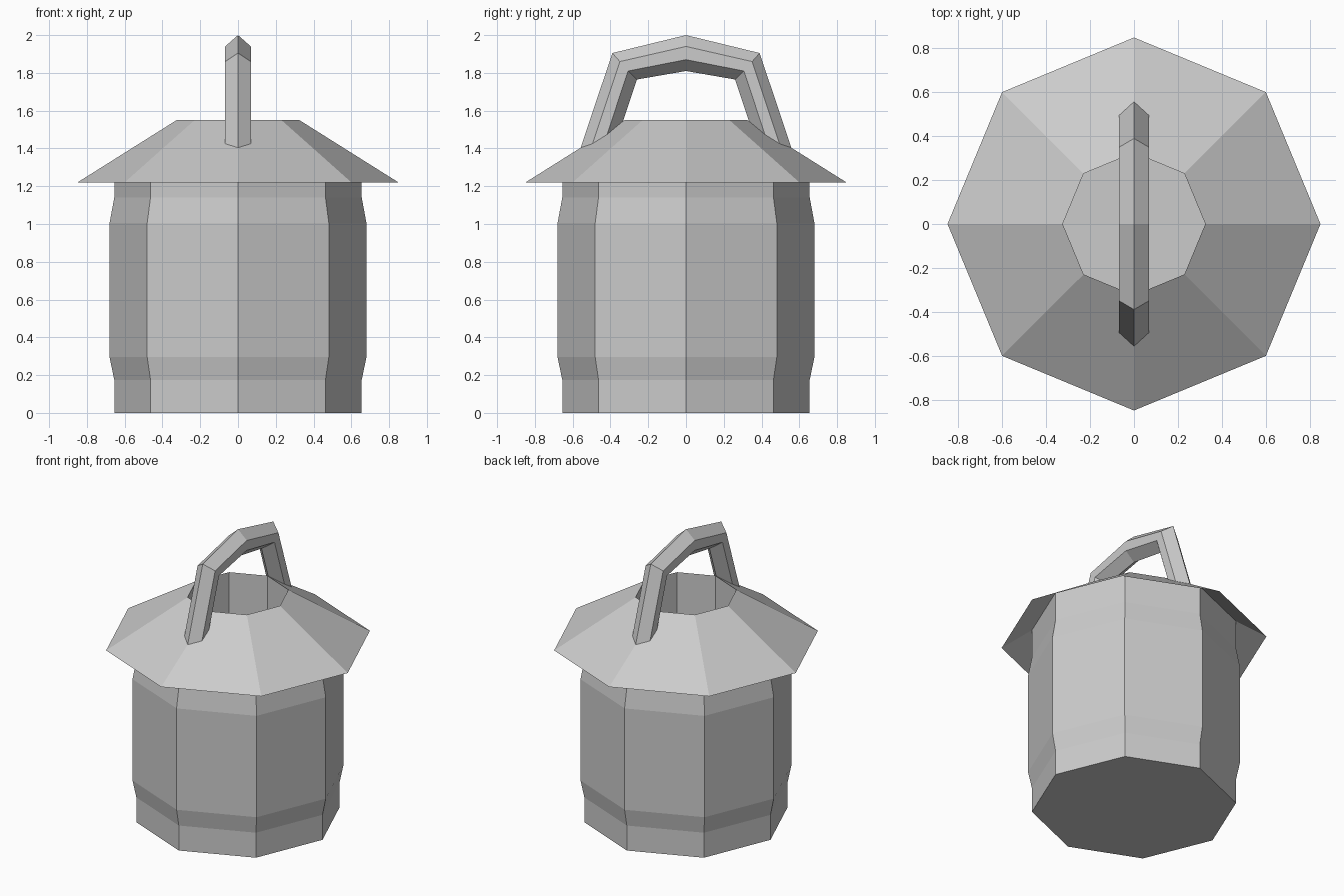
import bpy, bmesh
from math import cos, sin, pi

if "Cube" in bpy.data.objects:
    bpy.data.objects.remove(bpy.data.objects["Cube"])


def make_object(name, bm):
    mesh = bpy.data.meshes.new(name)
    bm.to_mesh(mesh)
    bm.free()
    obj = bpy.data.objects.new(name, mesh)
    bpy.context.collection.objects.link(obj)
    return obj


def bridge(bm, rings):
    for a, b in zip(rings, rings[1:]):
        n = len(a)
        for i in range(n):
            j = (i + 1) % n
            bm.faces.new((a[i], a[j], b[j], b[i]))


def lathe(name, profile, sides=8, cap_start=False, cap_end=False):
    bm = bmesh.new()
    rings = [[bm.verts.new((r * cos(2 * pi * k / sides), r * sin(2 * pi * k / sides), z))
              for k in range(sides)] for r, z in profile]
    bridge(bm, rings)
    if cap_start:
        bm.faces.new(rings[0][::-1])
    if cap_end:
        bm.faces.new(rings[-1])
    return make_object(name, bm)


# Octagonal body with a slight bulge, running up to meet the roof
lathe("body", [(0.655, 0), (0.655, 0.175), (0.68, 0.295), (0.68, 1.005),
               (0.655, 1.14), (0.655, 1.342)], cap_start=True)

# Thin sloping roof with a recessed opening at the top
lathe("roof", [(0.85, 1.22), (0.325, 1.55), (0.325, 1.22)], cap_end=True)

# Arched handle: hexagonal section given as (y, z) of outer ridge, outer side,
# inner side, inner ridge at each bend; mirrored to the other leg
end = [(0.572, 1.36), (0.517, 1.36), (0.455, 1.36), (0.395, 1.36)]
corner = [(0.39, 1.905), (0.35, 1.86), (0.307, 1.81), (0.26, 1.765)]
crown = [(0, 2.0), (0, 1.94), (0, 1.87), (0, 1.81)]
half = 0.068

bm = bmesh.new()
rings = []
for sign, st in ((-1, end), (-1, corner), (1, crown), (1, corner), (1, end)):
    o, so, si, i = [(sign * y, z) for y, z in st]
    section = [(0, o), (half, so), (half, si), (0, i), (-half, si), (-half, so)]
    rings.append([bm.verts.new((x, *p)) for x, p in section])
bridge(bm, rings)
bm.faces.new(rings[0][::-1])
bm.faces.new(rings[-1])
bmesh.ops.recalc_face_normals(bm, faces=bm.faces)
make_object("handle", bm)
